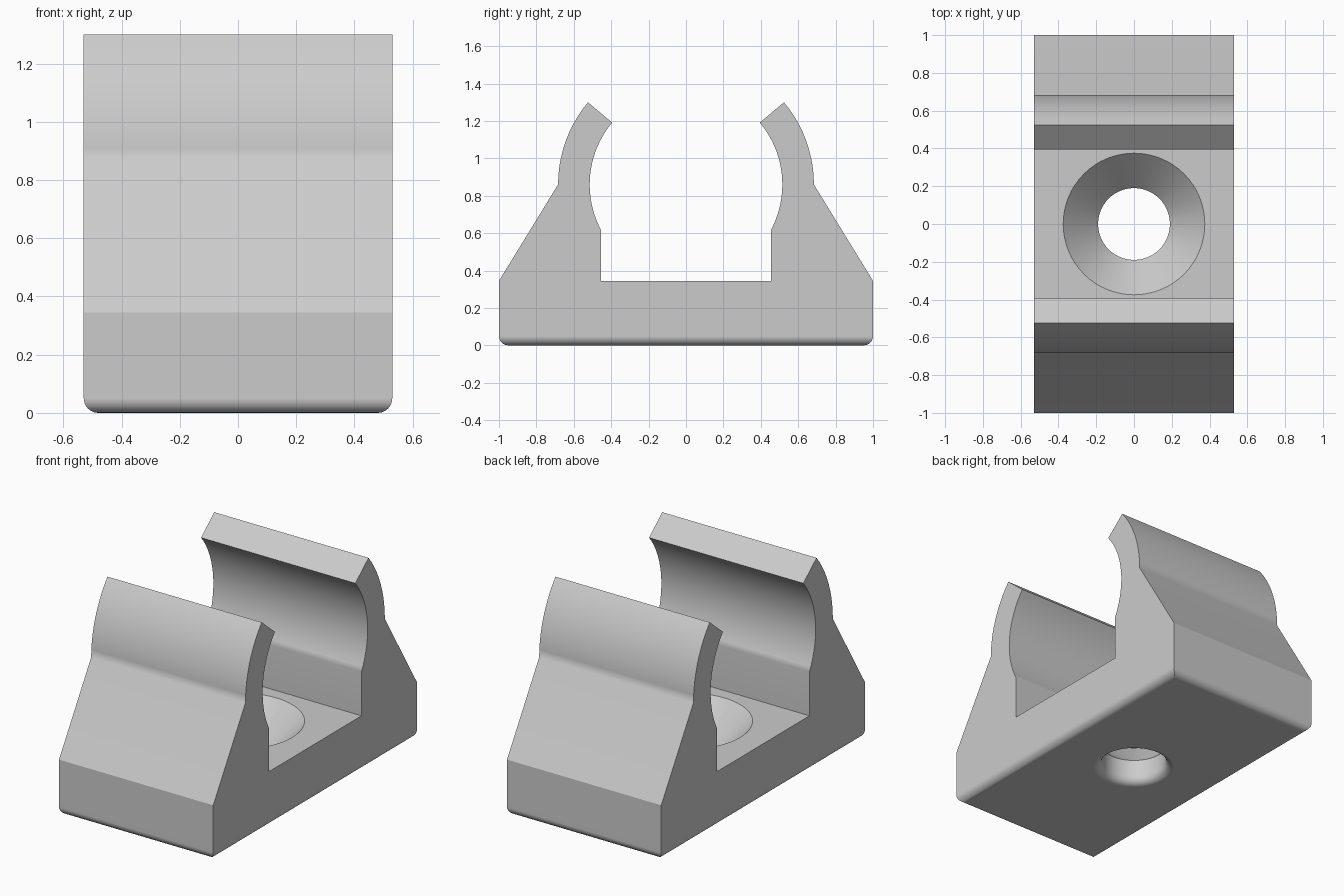
import bpy, bmesh
from math import sin, cos, radians, pi

HALF_W, HALF_L = 0.53, 1.0
FLOOR, AXIS_Z = 0.345, 0.86      # base top, centre of the gripped tube
R_IN, R_OUT = 0.515, 0.684
FILLET = 0.05

cube = bpy.data.objects.get("Cube")
if cube:
    bpy.data.objects.remove(cube, do_unlink=True)

grey = bpy.data.materials.new("light grey plastic")
grey.use_nodes = True
colour = (0.6, 0.6, 0.6, 1)
grey.diffuse_color = colour
grey.node_tree.nodes["Principled BSDF"].inputs["Base Color"].default_value = colour


def arc(radius, start, end, steps):
    """Points on a circle around the tube axis, as (y, z)."""
    angles = [radians(start + (end - start) * i / steps) for i in range(steps + 1)]
    return [(radius * cos(a), AXIS_Z + radius * sin(a)) for a in angles]


def make_object(name, bm):
    bmesh.ops.recalc_face_normals(bm, faces=bm.faces)
    mesh = bpy.data.meshes.new(name)
    bm.to_mesh(mesh)
    bm.free()
    mesh.materials.append(grey)
    obj = bpy.data.objects.new(name, mesh)
    bpy.context.collection.objects.link(obj)
    return obj


# Clip body: half profile mirrored in y, extruded across the width
inner = arc(R_IN, 40, -28, 20)
half = [(HALF_L, 0), (HALF_L, FLOOR)] + arc(R_OUT, 0, 40, 10) + inner
half.append((inner[-1][0], FLOOR))
profile = half + [(-y, z) for y, z in reversed(half)]

bm = bmesh.new()
face = bm.faces.new([bm.verts.new((-HALF_W, y, z)) for y, z in profile])
ext = bmesh.ops.extrude_face_region(bm, geom=[face])
moved = [v for v in ext["geom"] if isinstance(v, bmesh.types.BMVert)]
bmesh.ops.translate(bm, verts=moved, vec=(2 * HALF_W, 0, 0))

# Rounded bottom rim
rim = [e for e in bm.edges if all(v.co.z < 0.001 for v in e.verts)]
bmesh.ops.bevel(bm, geom=rim, offset=FILLET, segments=6, profile=0.5, affect='EDGES')
body = make_object("clip_body", bm)

# Countersunk screw hole, flared at the bottom
HOLE, SINK = 0.19, 0.375
flare = [(HOLE + FILLET * (1 - sin(a)), FILLET * (1 - cos(a)))
         for a in (pi / 2 * i / 6 for i in range(7))]
outline = [(0, -0.1), (HOLE + FILLET, -0.1)] + flare
outline += [(HOLE, 0.155), (SINK, FLOOR), (SINK, 0.5), (0, 0.5)]

bm = bmesh.new()
verts = [bm.verts.new((r, 0, z)) for r, z in outline]
edges = [bm.edges.new(pair) for pair in zip(verts, verts[1:])]
bmesh.ops.spin(bm, geom=verts + edges, cent=(0, 0, 0), axis=(0, 0, 1),
               angle=2 * pi, steps=64)
bmesh.ops.remove_doubles(bm, verts=bm.verts, dist=0.0005)
cutter = make_object("screw_hole_cutter", bm)
cutter.hide_render = True

bpy.ops.object.select_all(action='DESELECT')
bpy.context.view_layer.objects.active = body
body.select_set(True)
cut = body.modifiers.new("screw_hole", 'BOOLEAN')
cut.object = cutter
cut.operation = 'DIFFERENCE'
cut.solver = 'EXACT'
bpy.ops.object.modifier_apply(modifier=cut.name)
bpy.data.objects.remove(cutter, do_unlink=True)

# Smooth curves, crisp corners
bpy.ops.object.shade_smooth_by_angle(angle=radians(30))
weighted = body.modifiers.new("weighted_normals", 'WEIGHTED_NORMAL')
weighted.keep_sharp = True
